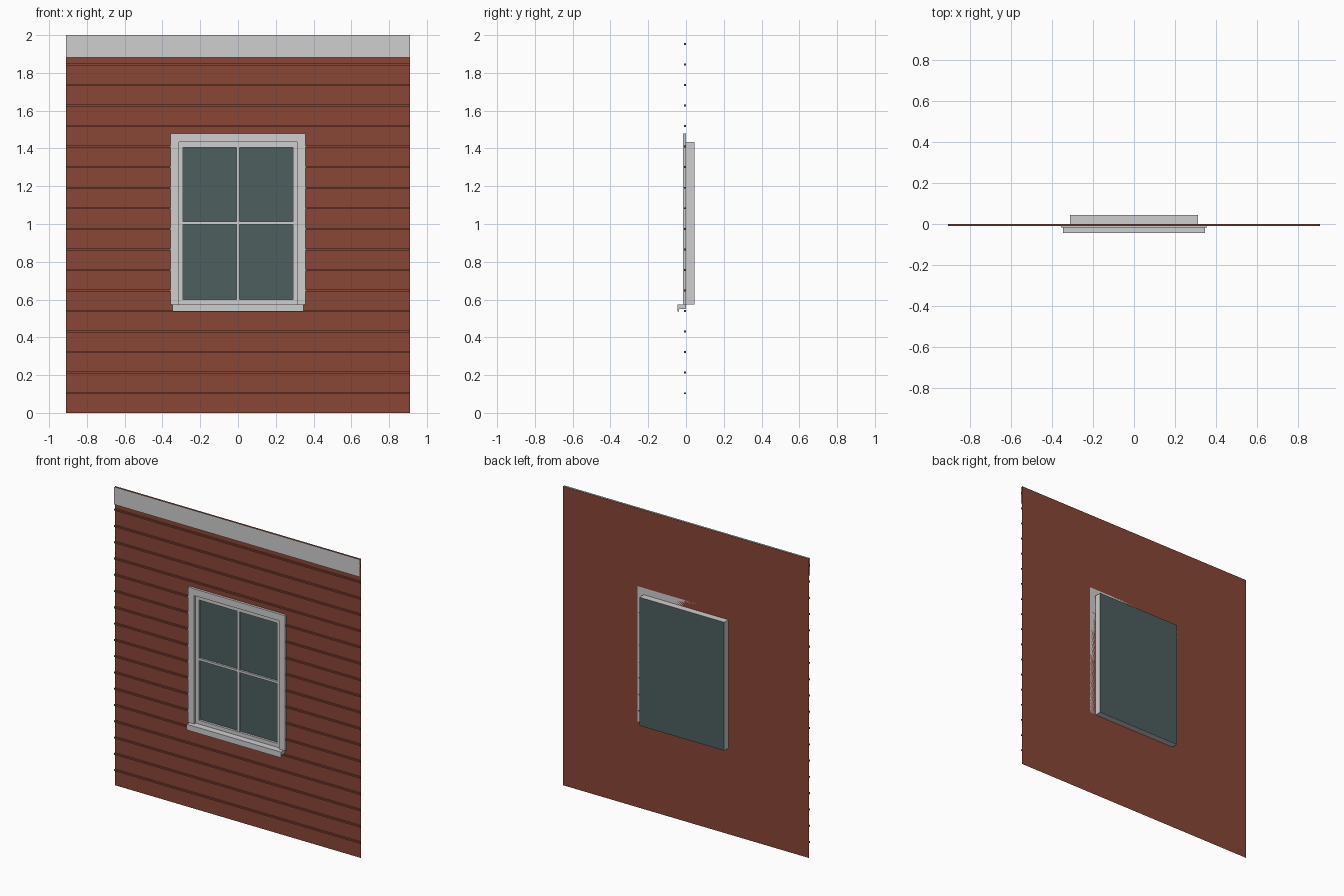
import bpy

cube = bpy.data.objects.get("Cube")
if cube:
    bpy.data.objects.remove(cube, do_unlink=True)


def material(name, rgb):
    mat = bpy.data.materials.new(name)
    mat.use_nodes = True
    mat.diffuse_color = (*rgb, 1)
    mat.node_tree.nodes["Principled BSDF"].inputs["Base Color"].default_value = (*rgb, 1)
    return mat


RED = material("brick red", (0.25, 0.063, 0.037))
WHITE = material("off white", (0.62, 0.62, 0.62))
GLASS = material("dark glass", (0.074, 0.112, 0.112))


def mesh_object(name, verts, faces, mat):
    mesh = bpy.data.meshes.new(name)
    mesh.from_pydata(verts, [], faces)
    mesh.materials.append(mat)
    obj = bpy.data.objects.new(name, mesh)
    bpy.context.collection.objects.link(obj)
    return obj


def box(name, x, y, z, mat):
    """Box from (low, high) spans along each axis."""
    verts = [(a, b, c) for a in x for b in y for c in z]
    faces = [(0, 1, 3, 2), (4, 6, 7, 5), (0, 4, 5, 1),
             (2, 3, 7, 6), (0, 2, 6, 4), (1, 5, 7, 3)]
    return mesh_object(name, verts, faces, mat)


def sheet(name, x, y, z, mat):
    """Flat upright panel facing the front."""
    verts = [(x[0], y, z[0]), (x[1], y, z[0]), (x[1], y, z[1]), (x[0], y, z[1])]
    return mesh_object(name, verts, [(0, 1, 2, 3)], mat)


W, H = 0.91, 2.0               # wall half width and height
OPEN, LOW, HIGH = 0.313, 0.575, 1.433   # window opening
PANE, PANE_LOW, PANE_HIGH = 0.29, 0.6, 1.404

# Wall sheet with a window opening: 3 x 3 grid without its middle cell
xs, zs = (-W, -OPEN, OPEN, W), (0, LOW, HIGH, H)
cells = [(i, i + 1, i + 5, i + 4) for i in (0, 1, 2, 4, 6, 8, 9, 10)]
mesh_object("wall", [(x, 0, z) for z in zs for x in xs], cells, RED)

# Thin siding ridges, split around the window
for n in range(18):
    z = 0.104 + n * 0.1088
    span = (z - 0.005, z + 0.005)
    depth = (-0.01, 0)
    if LOW - 0.03 < z < HIGH + 0.03:
        box("siding_ridge_right", (-W, -OPEN - 0.01), depth, span, RED)
        box("siding_ridge_left", (OPEN + 0.01, W), depth, span, RED)
    else:
        box("siding_ridge", (-W, W), depth, span, RED)

# Top frieze board
sheet("frieze_board", (-W, W), -0.012, (1.882, H), WHITE)

# Outer window trim
TRIM = (-0.016, 0)
for side, s in (("left", 1), ("right", -1)):
    box("trim_" + side, sorted((s * OPEN, s * 0.358)), TRIM, (LOW, HIGH), WHITE)
box("trim_top", (-0.358, 0.358), TRIM, (HIGH, 1.478), WHITE)

# Sill with a drip lip
box("sill", (-0.348, 0.348), (-0.045, 0), (0.55, LOW), WHITE)
box("sill_lip", (-0.348, 0.348), (-0.045, -0.038), (0.537, 0.55), WHITE)

# Window sash
SASH = (0, 0.044)
for side, s in (("left", 1), ("right", -1)):
    box("sash_" + side, sorted((s * PANE, s * OPEN)), SASH, (LOW, HIGH), WHITE)
box("sash_bottom", (-PANE, PANE), SASH, (LOW, PANE_LOW), WHITE)
box("sash_top", (-PANE, PANE), SASH, (PANE_HIGH, HIGH), WHITE)

# Glass and glazing bars
box("glass", (-PANE, PANE), (0.015, 0.044), (PANE_LOW, PANE_HIGH), GLASS)
sheet("glass_back", (-OPEN, OPEN), 0.045, (LOW, HIGH), GLASS)
BAR = (0.002, 0.016)
box("glazing_bar_upright", (-0.009, 0.009), BAR, (PANE_LOW, PANE_HIGH), WHITE)
for side, s in (("left", 1), ("right", -1)):
    box("glazing_bar_" + side, sorted((s * 0.009, s * PANE)), BAR, (0.998, 1.013), WHITE)
